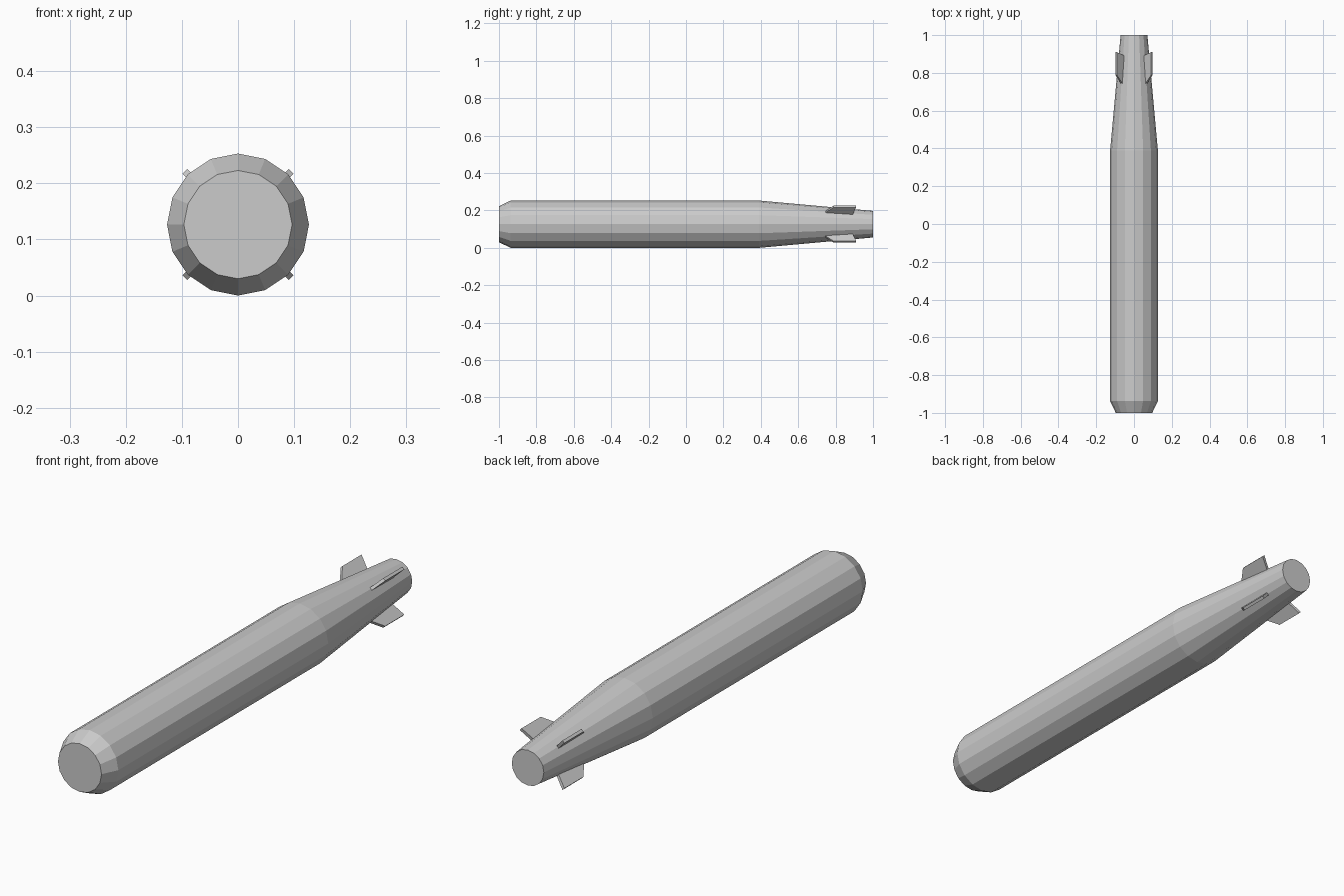
import bpy, bmesh, math
from mathutils import Vector

if "Cube" in bpy.data.objects:
    bpy.data.objects.remove(bpy.data.objects["Cube"])

AXIS_Z = 0.1265   # height of the body axis
SIDES = 16


def make_object(name, bm):
    bmesh.ops.recalc_face_normals(bm, faces=bm.faces[:])
    mesh = bpy.data.meshes.new(name)
    bm.to_mesh(mesh)
    bm.free()
    obj = bpy.data.objects.new(name, mesh)
    bpy.context.collection.objects.link(obj)
    return obj


# Body: (y, radius) profile turned around the long axis, flat end caps
profile = [(-1.0, 0.0965), (-0.937, 0.1265), (0.39, 0.1265), (1.0, 0.071)]
bm = bmesh.new()
rings = []
for y, r in profile:
    angles = [2 * math.pi * i / SIDES for i in range(SIDES)]
    rings.append([bm.verts.new((r * math.cos(a), y, AXIS_Z + r * math.sin(a))) for a in angles])
for a, b in zip(rings, rings[1:]):
    for i in range(SIDES):
        j = (i + 1) % SIDES
        bm.faces.new((a[i], a[j], b[j], b[i]))
bm.faces.new(rings[0])
bm.faces.new(rings[-1])
make_object("body", bm)

# Tail fins: swept plates on the four diagonals, as (y, distance from axis)
outline = [(0.72, 0.07), (0.789, 0.134), (0.91, 0.134), (0.888, 0.07)]
THICKNESS = 0.012
for k in range(4):
    angle = math.radians(45 + 90 * k)
    out = Vector((math.cos(angle), 0, math.sin(angle)))
    side = Vector((-math.sin(angle), 0, math.cos(angle))) * THICKNESS
    bm = bmesh.new()
    base = Vector((0, 0, AXIS_Z)) - side / 2
    plate = bm.faces.new([bm.verts.new(base + out * r + Vector((0, y, 0))) for y, r in outline])
    extruded = bmesh.ops.extrude_face_region(bm, geom=[plate], use_keep_orig=True)
    moved = [v for v in extruded["geom"] if isinstance(v, bmesh.types.BMVert)]
    bmesh.ops.translate(bm, verts=moved, vec=side)
    make_object(f"tail_fin_{k + 1}", bm)
